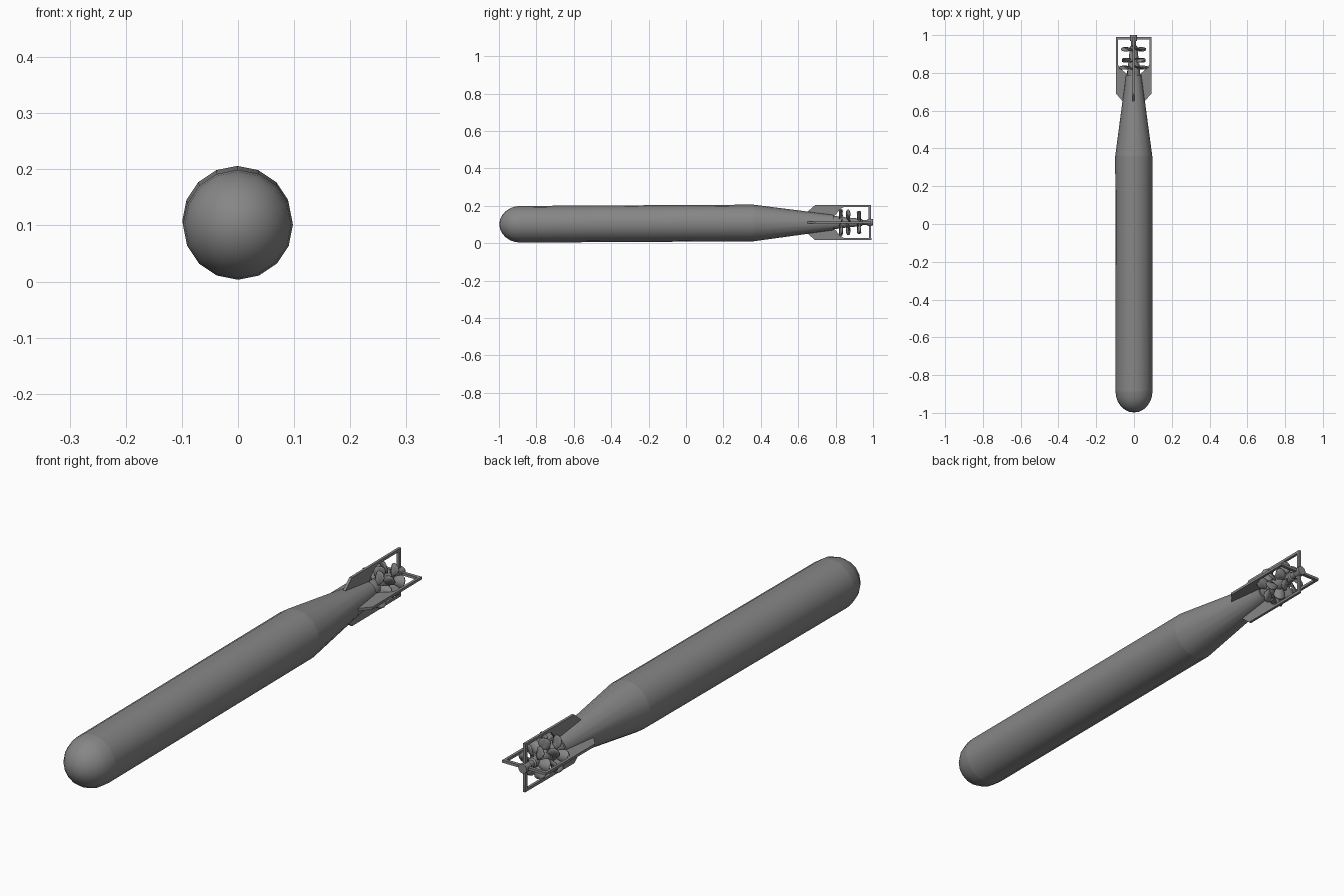
import bpy, bmesh, math
from mathutils import Matrix, Vector

if "Cube" in bpy.data.objects:
    bpy.data.objects.remove(bpy.data.objects["Cube"])

grey = bpy.data.materials.new("steel_grey")
grey.diffuse_color = (0.24, 0.24, 0.24, 1)
grey.use_nodes = True
grey.node_tree.nodes["Principled BSDF"].inputs["Base Color"].default_value = grey.diffuse_color

# The long axis runs along y, with a very slight nose-down tilt
AXIS = Matrix.Translation((-0.001, 0, 0.106)) @ Matrix.Rotation(0.0055, 4, 'X') @ Matrix.Rotation(0.001, 4, 'Z')


def finish(name, bm, smooth=True, solid=0.0):
    bmesh.ops.recalc_face_normals(bm, faces=bm.faces)
    bm.transform(AXIS)
    mesh = bpy.data.meshes.new(name)
    bm.to_mesh(mesh)
    bm.free()
    mesh.materials.append(grey)
    ob = bpy.data.objects.new(name, mesh)
    bpy.context.collection.objects.link(ob)
    if solid:
        mod = ob.modifiers.new("thickness", 'SOLIDIFY')
        mod.thickness, mod.offset = solid, 0
    if smooth:
        bpy.ops.object.select_all(action='DESELECT')
        ob.select_set(True)
        bpy.context.view_layer.objects.active = ob
        bpy.ops.object.shade_smooth_by_angle(angle=math.radians(35))
    return ob


def lathe(name, profile, sides=16):
    """Spin (y, radius) points about the y axis; radius 0 makes a pole."""
    bm = bmesh.new()
    rings = []
    for y, r in profile:
        if r == 0:
            rings.append([bm.verts.new((0, y, 0))] * sides)
        else:
            rings.append([bm.verts.new((r * math.cos(a), y, r * math.sin(a)))
                          for a in (2 * math.pi * i / sides for i in range(sides))])
    for low, high in zip(rings, rings[1:]):
        for i in range(sides):
            j = (i + 1) % sides
            quad = list(dict.fromkeys((low[i], low[j], high[j], high[i])))
            bm.faces.new(quad)
    return finish(name, bm)


# Hull: rounded nose, straight body, tapered tail
R = 0.098
nose = [(-0.885 - 0.113 * math.sin(t), R * math.cos(t))
        for t in (math.radians(90 - 15 * i) for i in range(7))]
nose[0] = (nose[0][0], 0)
lathe("nose", nose)
lathe("body", [(-0.885, R), (0.36, R)])
lathe("tail_cone", [(0.36, R), (0.79, 0.041), (0.79, 0.034), (0.81, 0.034)])

# Propeller shaft with hubs and end collar
lathe("shaft", [(0.80, 0.0), (0.80, 0.034), (0.85, 0.030), (0.85, 0.027), (0.895, 0.024),
                (0.91, 0.022), (0.94, 0.019), (0.945, 0.013), (0.97, 0.013),
                (0.97, 0.019), (1.0, 0.018), (1.0, 0.0)])

# Four fins, each with a solid plate and an open guard around the propellers
FIN = [(0.64, 0.05), (0.69, 0.0935), (0.99, 0.0935), (0.99, 0.012), (0.977, 0.012),
       (0.977, 0.083), (0.845, 0.083), (0.825, 0.072), (0.805, 0.048), (0.79, 0.03)]
for k, side in enumerate(("right", "top", "left", "bottom")):
    bm = bmesh.new()
    face = bm.faces.new([bm.verts.new((r, y, -0.005)) for y, r in FIN])
    ext = bmesh.ops.extrude_face_region(bm, geom=[face])
    new = [v for v in ext["geom"] if isinstance(v, bmesh.types.BMVert)]
    bmesh.ops.translate(bm, verts=new, vec=(0, 0, 0.01))
    bm.transform(Matrix.Rotation(-k * math.pi / 2, 4, 'Y'))
    finish("fin_" + side, bm, smooth=False)


# Propellers: broad pitched petals around the shaft
def propeller(name, y, radius, blades, pitch, phase):
    bm = bmesh.new()
    outline = [(0.0, 0.010), (0.3, 0.018), (0.65, 0.023), (0.88, 0.018), (1.0, 0.007)]
    root = 0.018
    for b in range(blades):
        turn = Matrix.Rotation(phase + 2 * math.pi * b / blades, 4, 'Y')
        rows = []
        for t, w in outline:
            a = math.radians(pitch * (1.25 - 0.5 * t))
            r = root + (radius - root) * t
            row = []
            for s in (-1, 0, 1):
                p = Vector((r, y + s * w * math.sin(a), s * w * math.cos(a)))
                row.append(bm.verts.new(turn @ p))
            rows.append(row)
        for lo, hi in zip(rows, rows[1:]):
            for i in range(2):
                bm.faces.new((lo[i], lo[i + 1], hi[i + 1], hi[i]))
    finish(name, bm, solid=0.004)


propeller("front_propeller", 0.828, 0.078, 6, 24, 0.0)
propeller("middle_propeller", 0.867, 0.068, 6, -28, 0.5)
propeller("rear_propeller", 0.925, 0.066, 6, 28, 0.0)
